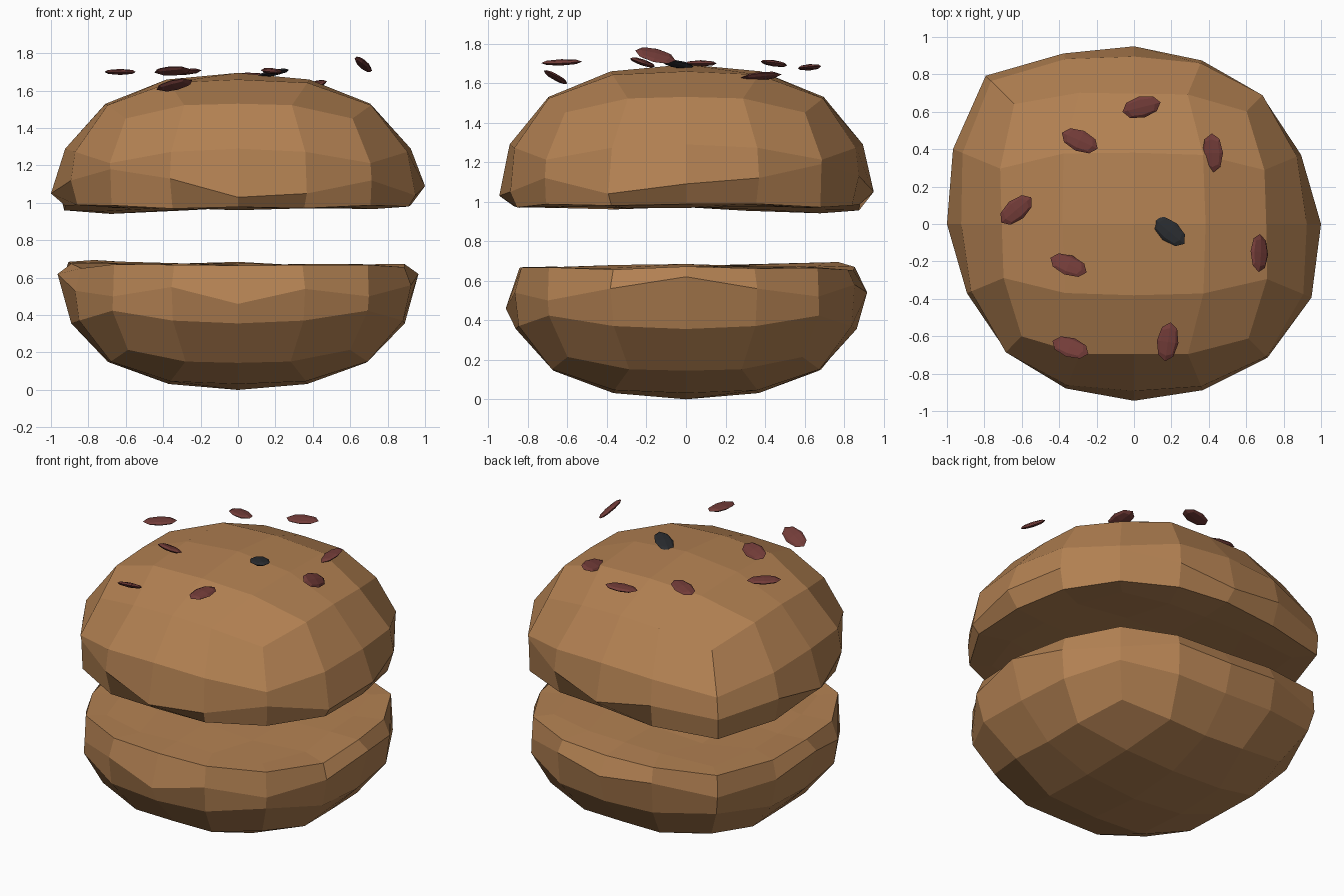
import bpy, bmesh, math, random
from mathutils import Vector, Euler

if "Cube" in bpy.data.objects:
    bpy.data.objects.remove(bpy.data.objects["Cube"])

random.seed(4)


def material(name, col):
    m = bpy.data.materials.new(name)
    m.diffuse_color = (*col, 1)
    m.use_nodes = True
    m.node_tree.nodes["Principled BSDF"].inputs["Base Color"].default_value = m.diffuse_color
    return m


crust = material("crust", (0.45, 0.22, 0.085))
seed_red = material("seed_red", (0.17, 0.045, 0.04))
seed_dark = material("seed_dark", (0.022, 0.024, 0.028))


def finish(bm, name, mat):
    bmesh.ops.recalc_face_normals(bm, faces=bm.faces)
    me = bpy.data.meshes.new(name)
    bm.to_mesh(me)
    bm.free()
    me.materials.append(mat)
    ob = bpy.data.objects.new(name, me)
    bpy.context.collection.objects.link(ob)
    return ob


def cube_sphere(cuts):
    bm = bmesh.new()
    bmesh.ops.create_cube(bm, size=2)
    bmesh.ops.subdivide_edges(bm, edges=bm.edges, cuts=cuts, use_grid_fill=True)
    for v in bm.verts:
        v.co = Vector([math.tan(c * math.pi / 4) for c in v.co]).normalized()
    return bm


# Outline radius every 22.5 degrees, counter-clockwise from +x
RADII = [1.0, .96, .96, .94, .95, .98, 1.11, 1.04, 1.0, .96, .955, .945, .945, .955, 1.0, 1.02]


def sample(values, angle):
    t = (angle / (2 * math.pi) * 16) % 16
    i = int(t)
    return values[i % 16] * (1 - t + i) + values[(i + 1) % 16] * (t - i)


def bun_half(name, base, height, flat, rims, scale, diag, sign):
    """Dome on one side (sign), uneven rim, nearly flat cut on the other."""
    bm = cube_sphere(3)
    for v in bm.verts:
        x, y, n = v.co
        a = math.atan2(y, x)
        r = math.hypot(x, y)
        corner = 1 + 0.05 * abs(x * y * n) * 5.2
        k = scale * (1 + (sample(RADII, a) - 1) * (1 - max(n, 0))) * corner
        k *= 1 + diag * abs(math.sin(2 * a))
        if n > 0.05:
            z = base + sign * height * (n + 0.38 * n * n * (1 - n)) * (1 + (corner - 1) * n)
        elif n > -0.05:
            z = sample(rims, a)
        else:
            sag = max(0, math.cos(a - 2.36)) ** 8 * r * r
            z = flat + sign * (0.015 * r - 0.04 * sag + random.uniform(-.012, .012))
        v.co = (x * k, y * k, z)
    return finish(bm, name, crust)


# Bun halves
bun_half("top_bun", 1.0, 0.695, 0.965,
         [1.09, 1.12, 1.19, 1.13, 1.05, 1.11, 1.08, 1.12,
          1.05, 1.12, 1.18, 1.13, 1.03, 1.05, 1.12, 1.04], 1.0, .01, 1)
bun_half("bottom_bun", 0.61, 0.61, 0.675,
         [.62, .56, .52, .58, .54, .58, .55, .57,
          .62, .53, .50, .55, .46, .54, .50, .56], 0.965, .025, -1)

# Loose seeds: x, y, z, turn, tilt along length, tilt across
SEEDS = [
    (-.34, -.66, 1.63, -20, -14, -22), (.18, -.63, 1.705, 82, -2, 5),
    (-.35, -.22, 1.705, -22, -5, -20), (.67, -.155, 1.74, 88, 14, 36),
    (.19, -.04, 1.695, -40, -10, 3), (-.63, .075, 1.70, 40, 0, 0),
    (-.29, .445, 1.70, -24, -5, -5), (.42, .38, 1.635, 92, -5, -15),
    (.04, .625, 1.68, 14, -3, 3),
]
for i, (x, y, z, turn, tilt, roll) in enumerate(SEEDS):
    bm = cube_sphere(1)
    for v in bm.verts:
        v.co = (v.co.x * .105, v.co.y * .058, v.co.z * .016)
    ob = finish(bm, f"seed_{i + 1}", seed_dark if i == 4 else seed_red)
    ob.location = (x, y, z)
    ob.rotation_euler = Euler([math.radians(d) for d in (roll, tilt, turn)])
